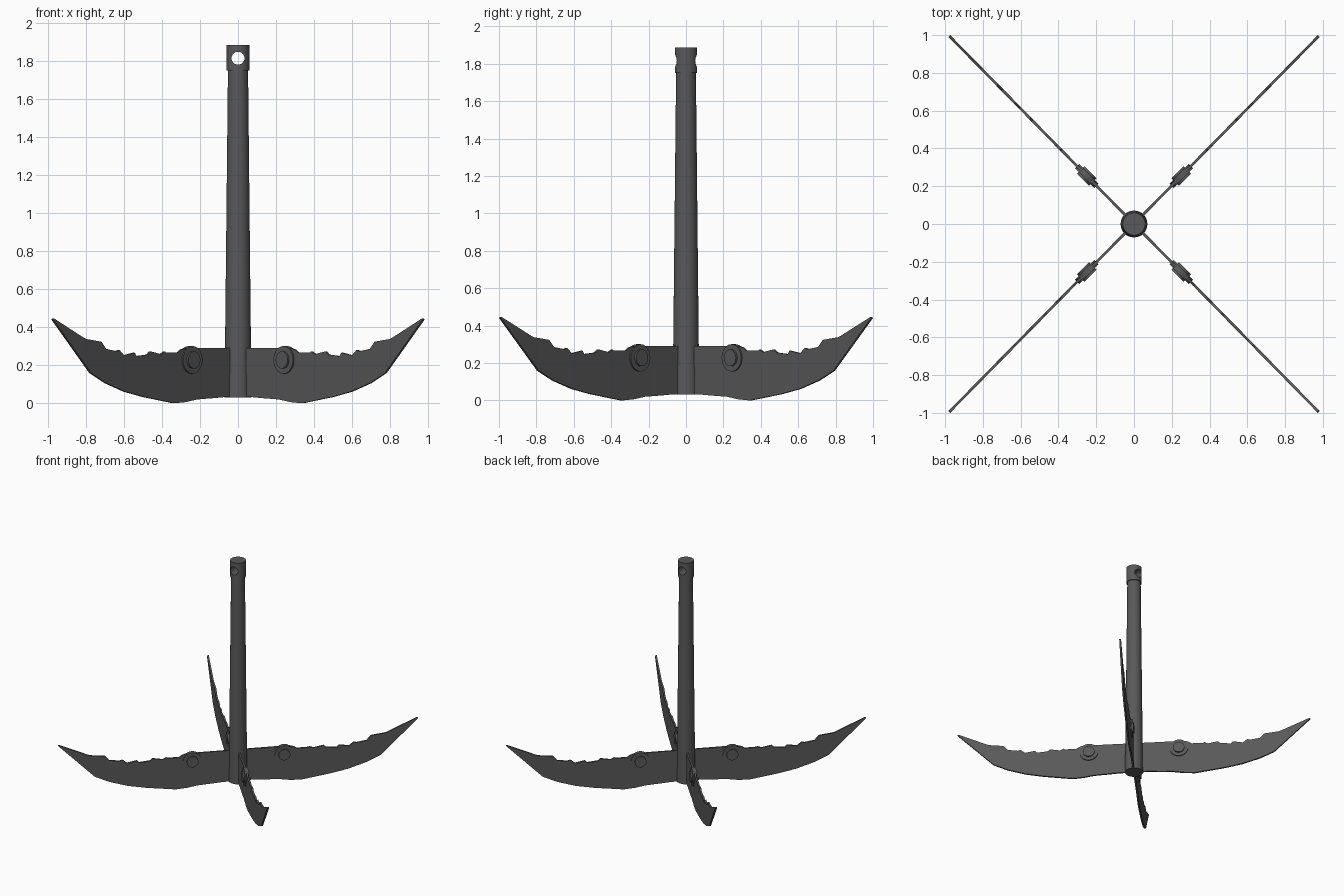
import bpy, bmesh, math
from mathutils import Matrix, Vector

if "Cube" in bpy.data.objects:
    bpy.data.objects.remove(bpy.data.objects["Cube"])

steel = bpy.data.materials.new("dark_steel")
steel.diffuse_color = (0.1, 0.1, 0.1, 1)
steel.use_nodes = True
steel.node_tree.nodes["Principled BSDF"].inputs["Base Color"].default_value = steel.diffuse_color


def finish(name, bm, smooth=True):
    bmesh.ops.recalc_face_normals(bm, faces=bm.faces[:])
    me = bpy.data.meshes.new(name)
    bm.to_mesh(me)
    bm.free()
    ob = bpy.data.objects.new(name, me)
    bpy.context.collection.objects.link(ob)
    me.materials.append(steel)
    if smooth:
        bpy.ops.object.select_all(action='DESELECT')
        ob.select_set(True)
        bpy.context.view_layer.objects.active = ob
        bpy.ops.object.shade_smooth_by_angle(angle=math.radians(35))
    return ob


def cylinder(bm, r1, r2, z1, z2, segs=32, matrix=Matrix()):
    bmesh.ops.create_cone(bm, cap_ends=True, segments=segs, radius1=r1, radius2=r2,
                          depth=z2 - z1,
                          matrix=matrix @ Matrix.Translation((0, 0, (z1 + z2) / 2)))


# tapered shaft
bm = bmesh.new()
cylinder(bm, 0.071, 0.053, 0.035, 1.757)
finish("shaft", bm)

# head with a rope hole running front to back
bm = bmesh.new()
cylinder(bm, 0.06, 0.06, 1.755, 1.89)
head = finish("shaft_head", bm, smooth=False)
bm = bmesh.new()
cylinder(bm, 0.034, 0.034, -0.1, 0.1, 24,
         Matrix.Translation((0, 0, 1.82)) @ Matrix.Rotation(math.pi / 2, 4, 'X'))
cutter = finish("hole_cutter", bm, smooth=False)
cutter.hide_render = True
mod = head.modifiers.new("hole", 'BOOLEAN')
mod.operation = 'DIFFERENCE'
mod.solver = 'EXACT'
mod.object = cutter
bpy.ops.object.select_all(action='DESELECT')
head.select_set(True)
bpy.context.view_layer.objects.active = head
bpy.ops.object.modifier_apply(modifier="hole")
bpy.data.objects.remove(cutter)
bpy.ops.object.shade_smooth_by_angle(angle=math.radians(35))

# fluke outline as seen from the front: jagged top edge, tip, curved keel
TOP = [(0.02, 0.296), (0.28, 0.296), (0.305, 0.285), (0.32, 0.27), (0.385, 0.27),
       (0.39, 0.277), (0.41, 0.262), (0.465, 0.277), (0.48, 0.26), (0.54, 0.252),
       (0.55, 0.27), (0.605, 0.256), (0.63, 0.285), (0.645, 0.278), (0.70, 0.29),
       (0.725, 0.328), (0.805, 0.342), (0.82, 0.35), (0.975, 0.45)]
KEEL = [(0.98, 0.445), (0.78, 0.163), (0.70, 0.11), (0.60, 0.065), (0.50, 0.037),
        (0.34, 0.004), (0.28, 0.010), (0.22, 0.024), (0.13, 0.031), (0.08, 0.036),
        (0.02, 0.036)]
REACH = 1.395 / 0.98   # front-view x to distance along the fluke
HALF = 0.007           # half thickness
LEAN = math.atan2(0.995, 0.978)

for i, angle in enumerate((LEAN, math.pi - LEAN, math.pi + LEAN, -LEAN)):
    turn = Matrix.Rotation(angle, 4, 'Z')

    # flat fluke plate
    bm = bmesh.new()
    face = bm.faces.new([bm.verts.new((x * REACH, -HALF, z)) for x, z in TOP + KEEL])
    ext = bmesh.ops.extrude_face_region(bm, geom=[face])
    bmesh.ops.translate(bm, vec=Vector((0, 2 * HALF, 0)),
                        verts=[v for v in ext['geom'] if isinstance(v, bmesh.types.BMVert)])
    bm.transform(turn)
    finish(f"fluke_{i + 1}", bm, smooth=False)

    # stepped round boss through the plate
    bm = bmesh.new()
    place = turn @ Matrix.Translation((0.356, 0, 0.232)) @ Matrix.Rotation(math.pi / 2, 4, 'X')
    cylinder(bm, 0.073, 0.073, -0.016, 0.016, 28, place)
    cylinder(bm, 0.045, 0.045, -0.028, 0.028, 28, place)
    finish(f"fluke_boss_{i + 1}", bm)

# rest the keels exactly on the ground
for ob in bpy.context.collection.objects:
    ob.location.z -= 0.004
